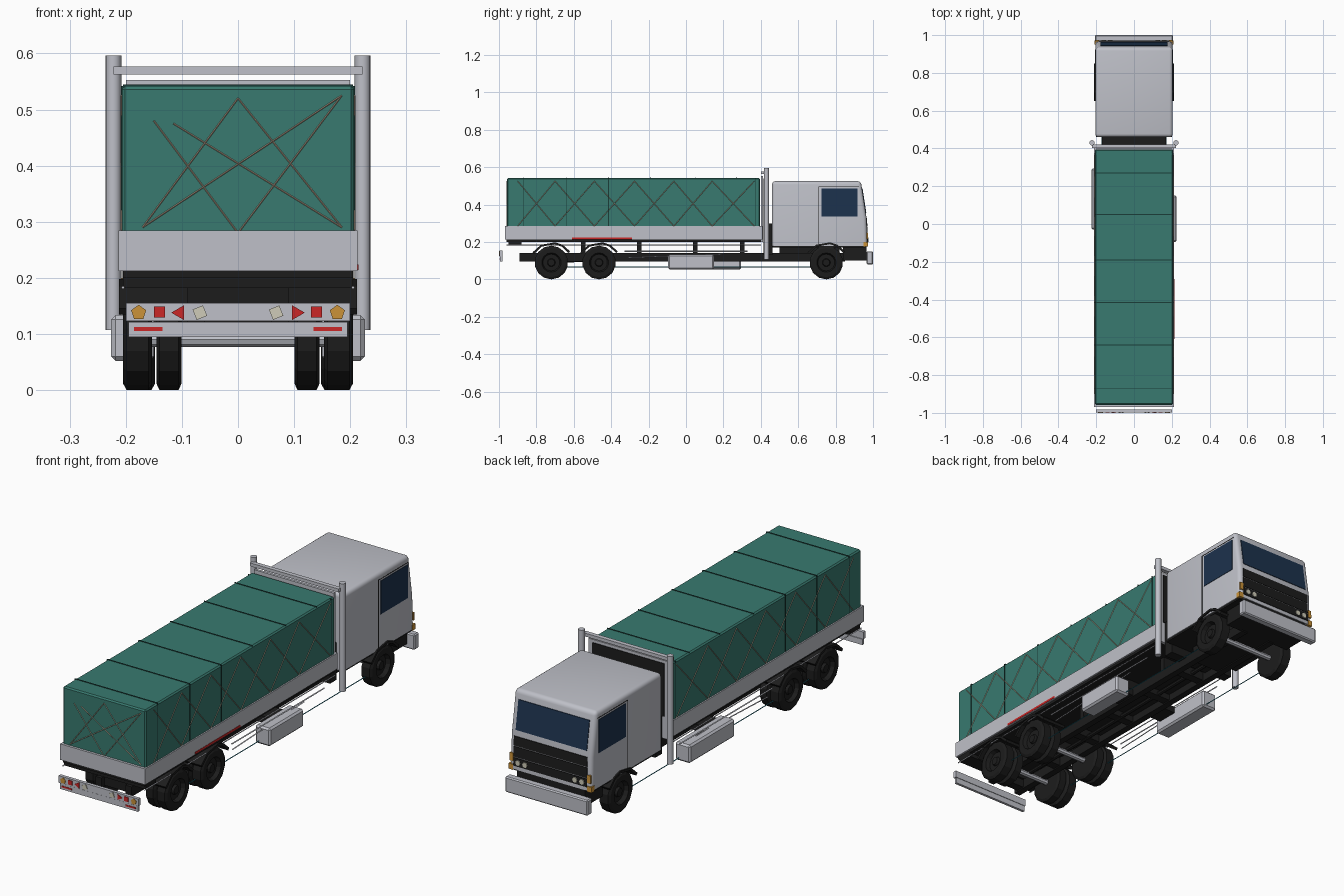
import bpy, bmesh, math
from mathutils import Vector, Matrix

if "Cube" in bpy.data.objects:
    bpy.data.objects.remove(bpy.data.objects["Cube"])


def mat(name, r, g, b):
    m = bpy.data.materials.new(name)
    m.diffuse_color = (r, g, b, 1)
    m.use_nodes = True
    m.node_tree.nodes["Principled BSDF"].inputs["Base Color"].default_value = m.diffuse_color
    return m


GREY = mat("light_grey_paint", 0.52, 0.53, 0.58)
GREEN = mat("green_tarp", 0.04, 0.195, 0.16)
SEAM = mat("dark_green_seam", 0.01, 0.045, 0.038)
BLACK = mat("black_rubber", 0.012, 0.012, 0.012)
GLASS = mat("blue_glass", 0.012, 0.032, 0.075)
ROPE = mat("beige_rope", 0.6, 0.46, 0.34)
RED = mat("red_lamp", 0.6, 0.02, 0.02)
AMBER = mat("amber_lamp", 0.6, 0.29, 0.04)
CREAM = mat("cream_lamp", 0.62, 0.6, 0.48)
TEAL = mat("teal_pipe", 0.02, 0.24, 0.34)


def finish(name, bm, m, smooth=False):
    bmesh.ops.recalc_face_normals(bm, faces=bm.faces)
    me = bpy.data.meshes.new(name)
    bm.to_mesh(me)
    bm.free()
    me.materials.append(m)
    ob = bpy.data.objects.new(name, me)
    bpy.context.collection.objects.link(ob)
    if smooth:
        bpy.ops.object.select_all(action='DESELECT')
        ob.select_set(True)
        bpy.context.view_layer.objects.active = ob
        bpy.ops.object.shade_smooth_by_angle(angle=math.radians(35))
    return ob


def prism(name, pts, x0, x1, m, bevel=0, seg=1, pick=lambda e: True):
    """Side profile of (y, z) points, extruded from x0 to x1."""
    bm = bmesh.new()
    f = bm.faces.new([bm.verts.new((x0, y, z)) for y, z in pts])
    g = bmesh.ops.extrude_face_region(bm, geom=[f])
    bmesh.ops.translate(bm, vec=(x1 - x0, 0, 0),
                        verts=[v for v in g['geom'] if isinstance(v, bmesh.types.BMVert)])
    bmesh.ops.recalc_face_normals(bm, faces=bm.faces)
    if bevel:
        bmesh.ops.bevel(bm, geom=[e for e in bm.edges if pick(e)], offset=bevel,
                        segments=seg, profile=0.5, affect='EDGES')
    return finish(name, bm, m, seg > 1)


def box(name, x, y, z, m, **k):
    return prism(name, [(y[0], z[0]), (y[1], z[0]), (y[1], z[1]), (y[0], z[1])], x[0], x[1], m, **k)


def rod(name, a, b, r, m, sides=4, smooth=False):
    a, b = Vector(a), Vector(b)
    rot = (b - a).to_track_quat('Z', 'Y').to_matrix().to_4x4()
    bm = bmesh.new()
    bmesh.ops.create_cone(bm, cap_ends=True, segments=sides, radius1=r, radius2=r,
                          depth=(b - a).length, matrix=Matrix.Translation((a + b) / 2) @ rot)
    return finish(name, bm, m, smooth)


def wheel(name, x, y, w):
    """Lathed tyre with a recessed hub, facing outwards along sign of x."""
    s = 1 if x > 0 else -1
    h = w / 2
    prof = [(-h, .045), (-h, .078), (-h * .75, .09), (h * .75, .09), (h, .078),
            (h, .052), (h * .3, .045), (h * .3, .022), (h * .7, .018), (h * .7, 0)]
    bm = bmesh.new()
    vs = [bm.verts.new((x + s * u, y, .09 + r)) for u, r in prof]
    vs.insert(0, bm.verts.new((x - s * h, y, .09)))
    es = [bm.edges.new(p) for p in zip(vs, vs[1:])]
    bmesh.ops.spin(bm, geom=vs + es, cent=(0, y, .09), axis=(1, 0, 0),
                   angle=math.tau, steps=14, use_duplicate=False)
    bmesh.ops.remove_doubles(bm, verts=bm.verts, dist=1e-4)
    finish(name, bm, BLACK)


# Cab shell with rounded upper edges
def front_y(z):
    return .97 - (z - .18) * .033 if z < .33 else .965 - (z - .33) * .154


prism("cab", [(.46, .178), (front_y(.18), .178), (front_y(.33), .33), (front_y(.525), .525), (.46, .525)],
      -.205, .205, GREY, bevel=.018, seg=4,
      pick=lambda e: (e.verts[0].co.z + e.verts[1].co.z) / 2 > .2
      and not (abs(e.verts[0].co.z - .33) < .001 and abs(e.verts[1].co.z - .33) < .001))
box("cab_floor", (-.2, .2), (.46, .96), (.17, .179), BLACK)


def front_plate(name, x0, x1, z0, z1, m, out=.003):
    prism(name, [(front_y(z0) + out, z0), (front_y(z1) + out, z1),
                 (front_y(z1) - .004, z1), (front_y(z0) - .004, z0)], x0, x1, m)


front_plate("windscreen", -.178, .178, .355, .485, GLASS)
for i, (z0, z1) in enumerate([(.195, .232), (.236, .282), (.286, .328)]):
    front_plate(f"grille_{i}", -.184, .184, z0, z1, BLACK)
box("front_bumper", (-.207, .207), (.965, 1.0), (.08, .15), GREY, bevel=.005)
box("bumper_mount", (-.17, .17), (.84, .966), (.1, .178), BLACK)

# Rails, cross members and axles
for y in (-.85, -.6, -.33, -.1, .15, .38, .6, .82):
    box("cross_member", (-.09, .09), (y - .02, y + .02), (.1, .138), BLACK)
box("chassis_floor", (-.09, .09), (-.3, .4), (.128, .14), BLACK)
for y in (-.72, -.465, .75):
    rod("axle", (-.17, y, .09), (.17, y, .09), .013, GREY, 8)
rod("drive_shaft", (0, -.72, .1), (0, .5, .115), .01, BLACK, 8)
box("engine_block", (-.08, .08), (.5, .82), (.1, .172), BLACK)

# Bed
box("bed", (-.213, .213), (-.968, .408), (.212, .284), GREY)
box("bed_underside", (-.205, .205), (-.96, .4), (.2, .213), BLACK)
box("bed_gap_rear", (-.205, .205), (-.95, -.88), (.182, .204), BLACK)
box("red_stripe", (.21, .2145), (-.61, -.29), (.214, .224), RED)
for y in (-.55, -.25, .05, .3):
    box("bed_bearer", (-.09, .09), (y - .012, y + .012), (.138, .202), BLACK)

# Tarp cover with seams
box("tarp", (-.207, .207), (-.957, .395), (.27, .542), GREEN, bevel=.006)
for y in (-.87, -.64, -.415, -.19, .05, .27):
    box("tarp_seam_top", (-.205, .205), (y - .002, y + .002), (.54, .5445), SEAM)
for s in (-1, 1):
    for y in (-.87, -.64, -.415, .37):
        box("tarp_seam_side", (s * .2, s * .2085), (y - .002, y + .002), (.285, .542), SEAM)
    # Crossing ropes on each side
    peaks = [-.9, -.7, -.49, -.275, -.065, .14, .365]
    for i in range(len(peaks) - 1):
        a, b = peaks[i], peaks[i + 1]
        lo, hi = (.285, .525) if i % 2 else (.525, .285)
        for p, q in ((lo, hi), (hi, lo)):
            rod("side_rope", (s * .2075, a, p), (s * .2075, b, q), .0016, ROPE)
for a, b in [((-.17, .29), (0, .52)), ((0, .28), (.185, .525)), ((0, .52), (.185, .29)),
             ((-.17, .29), (.185, .525)), ((0, .28), (-.15, .48)), ((-.115, .475), (.185, .29))]:
    rod("rear_rope", (a[0], -.9572, a[1]), (b[0], -.9572, b[1]), .0014, ROPE)

# Headboard between bed and cab
box("headboard", (-.2, .2), (.4, .412), (.2, .553), GREY)
box("headboard_inset", (-.18, .18), (.411, .415), (.3, .54), BLACK)
box("headboard_top_bar", (-.222, .222), (.402, .422), (.562, .577), GREY)
box("air_box", (-.17, .17), (.415, .462), (.13, .3), BLACK)

# Rear lamp bar, lamps as polygons
box("rear_bar_upper", (-.2, .2), (-.997, -.982), (.123, .155), GREY)
box("rear_bar_lower", (-.195, .195), (-.994, -.982), (.095, .121), GREY)


def lamp(name, x, z, r, sides, m, turn=0.0, y=-.9975, d=.005):
    bm = bmesh.new()
    M = Matrix.Translation((x, y, z)) @ Matrix.Rotation(turn, 4, 'Y') @ Matrix.Rotation(math.pi / 2, 4, 'X')
    bmesh.ops.create_cone(bm, cap_ends=True, segments=sides, radius1=r, radius2=r, depth=d, matrix=M)
    finish(name, bm, m)


for s in (-1, 1):
    lamp("tail_indicator", s * .177, .138, .014, 5, AMBER)
    lamp("tail_brake_lamp", s * .14, .139, .014, 4, RED, math.pi / 4)
    lamp("tail_triangle_lamp", s * .104, .138, .015, 3, RED, s * math.pi / 2)
    lamp("tail_reverse_lamp", s * .068, .138, .014, 4, CREAM, .4)
    box("tail_reflector", (s * .135, s * .185), (-.996, -.992), (.105, .112), RED)

# Parts repeated on both sides
for s in (-1, 1):
    box("chassis_rail", (s * .06, s * .09), (-.89, .85), (.095, .14), BLACK)
    box("side_window", (s * .2, s * .207), (.725, .918), (.335, .486), GLASS)
    box("door_gap_rear", (s * .2, s * .206), (.708, .712), (.185, .495), BLACK)
    box("door_gap_top", (s * .2, s * .206), (.708, .925), (.493, .496), BLACK)
    box("corner_indicator", (s * .186, s * .208), (.95, .972), (.175, .2), AMBER)
    front_plate("front_indicator", s * .186, s * .203, .215, .25, AMBER, .004)
    for x in (.125, .16):
        lamp("headlamp", s * x, .213, .012, 8, CREAM, y=front_y(.213) + .004)
    # Upright stack behind the cab
    rod("stack", (s * .222, .43, .107), (s * .222, .43, .596), .014, GREY, 16, True)
    # Wheels: single in front, double behind
    wheel("front_wheel", s * .175, .75, .055)
    for y in (-.72, -.465):
        wheel("rear_outer_wheel", s * .179, y, .052)
        wheel("rear_inner_wheel", s * .123, y, .045)
    # Angular mudguards
    arch = [(-.1, .145), (-.055, .185), (.02, .198), (.06, .185), (.1, .15)]
    for y, x0 in ((-.72, .09), (-.465, .09), (.75, .14)):
        pts = [(y + u, z) for u, z in arch] + [(y + u * .93, z - .01) for u, z in reversed(arch)]
        prism("mudguard", pts, s * x0, s * .212, BLACK)
    # Tank, side rails and pipe
    t = (-.095, .15) if s > 0 else (-.03, .295)
    box("side_tank", (s * .15, s * .226), t, (.052, .134), GREY, bevel=.008)
    box("tank_bracket", (s * .08, s * .16), (.0, .1), (.1, .13), BLACK)
    rod("side_rail_upper", (s * .2, -.33, .15), (s * .2, .33, .15), .0035, GREY)
    rod("side_rail_lower", (s * .19, -.31, .115), (s * .19, .2, .135), .003, GREY)
    rod("under_bed_rail", (s * .205, -.96, .183), (s * .205, .4, .183), .003, GREY)
    rod("teal_pipe", (s * .17, -.72, .065), (s * .17, .83, .065), .0025, TEAL)
